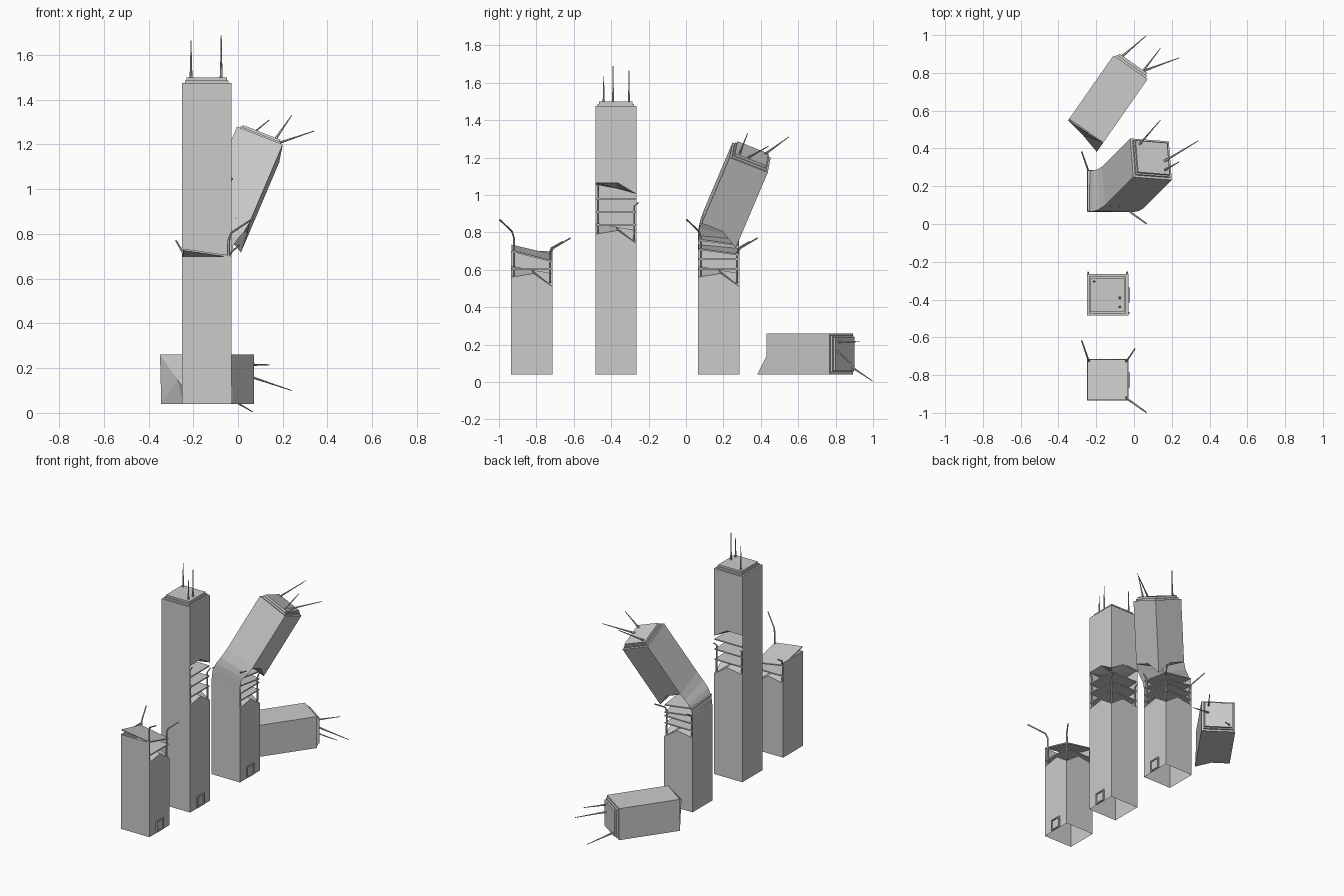
import bpy, bmesh
from math import radians
from mathutils import Matrix, Vector

if "Cube" in bpy.data.objects:
    bpy.data.objects.remove(bpy.data.objects["Cube"])

H = 0.11                     # half width of a tower
CX = -0.14                   # shared tower x centre
BASE = 0.04
FL, FR, BR, BL = (-H, -H), (H, -H), (H, H), (-H, H)
MR, MB = (H, 0.01), (0.01, H)    # break points on the right and back edges


def mesh(name, verts, faces, M=Matrix()):
    bm = bmesh.new()
    vs = [bm.verts.new(M @ Vector(v)) for v in verts]
    for f in faces:
        bm.faces.new([vs[i] for i in f])
    bmesh.ops.recalc_face_normals(bm, faces=bm.faces)
    me = bpy.data.meshes.new(name)
    bm.to_mesh(me)
    bm.free()
    ob = bpy.data.objects.new(name, me)
    bpy.context.collection.objects.link(ob)
    return ob


def box(name, lo, hi, M=Matrix(), lift=(0, 0, 0, 0)):
    """Box; lift raises the FL, FR, BR, BL corners to tilt a slab."""
    (a, b, c), (d, e, f) = lo, hi
    q = [(a, b), (d, b), (d, e), (a, e)]
    v = [(x, y, z + l) for z in (c, f) for (x, y), l in zip(q, lift)]
    fs = [(3, 2, 1, 0), (4, 5, 6, 7)]
    fs += [(i, (i + 1) % 4, 4 + (i + 1) % 4, 4 + i) for i in range(4)]
    return mesh(name, v, fs, M)


def rod(name, pts, r0=0.006, r1=0.004, sides=6):
    """Tapered bar that follows a short path."""
    pts = [Vector(p) for p in pts]
    n = len(pts)
    verts, faces = [], []
    for i, p in enumerate(pts):
        t = (pts[min(i + 1, n - 1)] - pts[max(i - 1, 0)]).normalized()
        q = Vector((0, 0, 1)).rotation_difference(t)
        r = r0 + (r1 - r0) * i / (n - 1)
        circ = Matrix.Rotation(radians(360 / sides), 3, 'Z')
        o = Vector((r, 0, 0))
        for k in range(sides):
            verts.append(p + q @ o)
            o = circ @ o
    for i in range(n - 1):
        for k in range(sides):
            a, b = i * sides + k, i * sides + (k + 1) % sides
            faces.append((a, b, b + sides, a + sides))
    faces += [tuple(range(sides)), tuple(range((n - 1) * sides, n * sides))]
    return mesh(name, verts, faces)


def broken_shell(name, M, flat_z, rim, centre, inner_z):
    """Four walls from flat_z to a torn rim, closed there by a jagged slab.
    rim: heights at FR, MR, BR, MB, BL; inner_z: end of the front and left walls."""
    xy = [FR, MR, BR, MB, BL]
    v = [(*p, flat_z) for p in (FL, FR, BR, BL)]                 # 0-3
    v += [(*p, z) for p, z in zip(xy, rim)]                      # 4-8
    v += [(*p, inner_z) for p in (FL, FR, BL)]                   # 9-11
    v += [(*FL, centre + 0.02), (0, 0, centre)]                  # 12-13
    f = [(0, 1, 10, 9), (3, 0, 9, 11), (1, 2, 6, 5, 4), (2, 3, 8, 7, 6)]
    ring = [12, 4, 5, 6, 7, 8]
    f += [(13, ring[i], ring[(i + 1) % 6]) for i in range(6)]
    return mesh(name, v, f, M)


def lower_part(name, y, hole, wall_top):
    """Open-bottomed tower base with torn top, door and bare columns."""
    M = Matrix.Translation((CX, y, 0))
    broken_shell(name + "_lower_walls", M, BASE,
                 [hole + .05, hole + .07, hole, hole + .07, hole + .05],
                 hole + .09, wall_top)
    # Door frame on the right face
    for s in (-1, 1):
        box(name + "_door_jamb", (H, s * .036 - .004, BASE + .005),
            (H + .008, s * .036 + .004, BASE + .085), M)
    for z in (BASE + .005, BASE + .077):
        box(name + "_door_rail", (H, -.04, z), (H + .008, .04, z + .008), M)


def upper_part(name, M, tips=None):
    """Torn top block; local origin is the middle of the roof."""
    broken_shell(name + "_upper_walls", M, 0, [-.41, -.41, -.47, -.41, -.41], -.44, -.41)
    mesh(name + "_roof", [(*p, 0) for p in (FL, FR, BR, BL)], [(0, 1, 2, 3)], M)
    box(name + "_roof_step", (-.098, -.098, 0), (.098, .098, .012), M)
    box(name + "_roof_plate", (-.09, -.09, .012), (.09, .09, .025), M)
    feet = [(-.07, .07), (.065, -.015), (.065, -.065)]
    for i, (x, yy) in enumerate(feet):
        foot = M @ Vector((x, yy, .02))
        tip = Vector(tips[i]) if tips else M @ Vector((x, yy, (.19, .215, .16)[i]))
        rod(name + "_antenna", [foot, foot.lerp(tip, .35), tip], .007, .002)


def floors(name, y, levels, lift=(0, 0, 0, 0)):
    M = Matrix.Translation((CX, y, 0))
    for z in levels:
        box(name + "_floor", (-.107, -.107, z - .004), (.107, .107, z + .004), M, lift)


def bent_columns(name, y):
    """Columns with torn ends splayed outwards."""
    rod(name + "_front_column", [(-.042, y - .095, .56), (-.042, y - .095, .77),
        (-.03, y - .105, .805), (.065, y - .172, .868)], .007, .004)
    rod(name + "_right_column", [(-.042, y + .098, .53), (-.042, y + .098, .69),
        (-.035, y + .105, .715), (.005, y + .165, .75)], .007, .004)
    rod(name + "_left_column", [(-.238, y + .098, .56), (-.238, y + .098, .68),
        (-.245, y + .115, .715), (-.277, y + .208, .77)], .007, .004)


# Short stump with a tilted slab on top
YA = -0.825
lower_part("stump", YA, .51, .70)
floors("stump", YA, [.605])
floors("stump_tilted", YA, [.70], (.03, .0, -.055, -.02))
bent_columns("stump", YA)

# Standing tower with a gash in its right and back faces
YB = -0.375
lower_part("tower", YB, .74, 1.065)
upper_part("tower", Matrix.Translation((CX, YB, 1.475)))
floors("tower", YB, [.84, .91, .98])
rod("tower_front_column", [(-.042, YB - .095, .79), (-.042, YB - .095, 1.02),
                           (-.025, YB - .095, 1.05)])
for x in (-.042, -.238):
    rod("tower_back_column", [(x, YB + .098, .75), (x, YB + .098, .94),
                              (x + (.006 if x > CX else -.006), YB + .122, .96)])

# Tower folding over towards its torn corner
YC = 0.175
lower_part("folding", YC, .51, .70)
floors("folding", YC, [.605, .655])
floors("folding_tilted", YC, [.71, .76], (.02, 0, -.03, 0))
bent_columns("folding", YC)
lean = Matrix.Rotation(radians(31), 4, Vector((-1, 1, 0)))
MC = Matrix.Translation((.09, .343, 1.2)) @ lean
upper_part("folding", MC, [(.14, .55, 1.31), (.34, .44, 1.26), (.24, .33, 1.33)])

# Bent skin joining the front and left walls of the folding tower
axis = lean @ Vector((0, 0, 1))
STEPS = 4
verts = []
for p in (BL, FL, FR):
    a = Vector((CX + p[0], YC + p[1], .70))
    b = MC @ Vector((*p, -.41))
    d = (b - a).length * .45
    a2, b2 = a + Vector((0, 0, d)), b - axis * d
    for i in range(STEPS + 1):
        t = i / STEPS
        u = 1 - t
        verts.append(a * u**3 + a2 * (3 * u * u * t) + b2 * (3 * u * t * t) + b * t**3)
n = STEPS + 1
mesh("folding_bent_skin", verts, [(k * n + i, k * n + n + i, k * n + n + i + 1, k * n + i + 1)
                                  for k in range(2) for i in range(STEPS)])

# Fallen top block lying on the ground
h, r, down = Vector((.573, .82, 0)), Vector((.82, -.573, 0)), Vector((0, 0, -1))
R = Matrix((r, down, h)).transposed().to_4x4()
upper_part("fallen", Matrix.Translation((-.018, .83, .15)) @ R,
           [(.065, .997, .005), (.24, .88, .10), (.14, .93, .215)])
